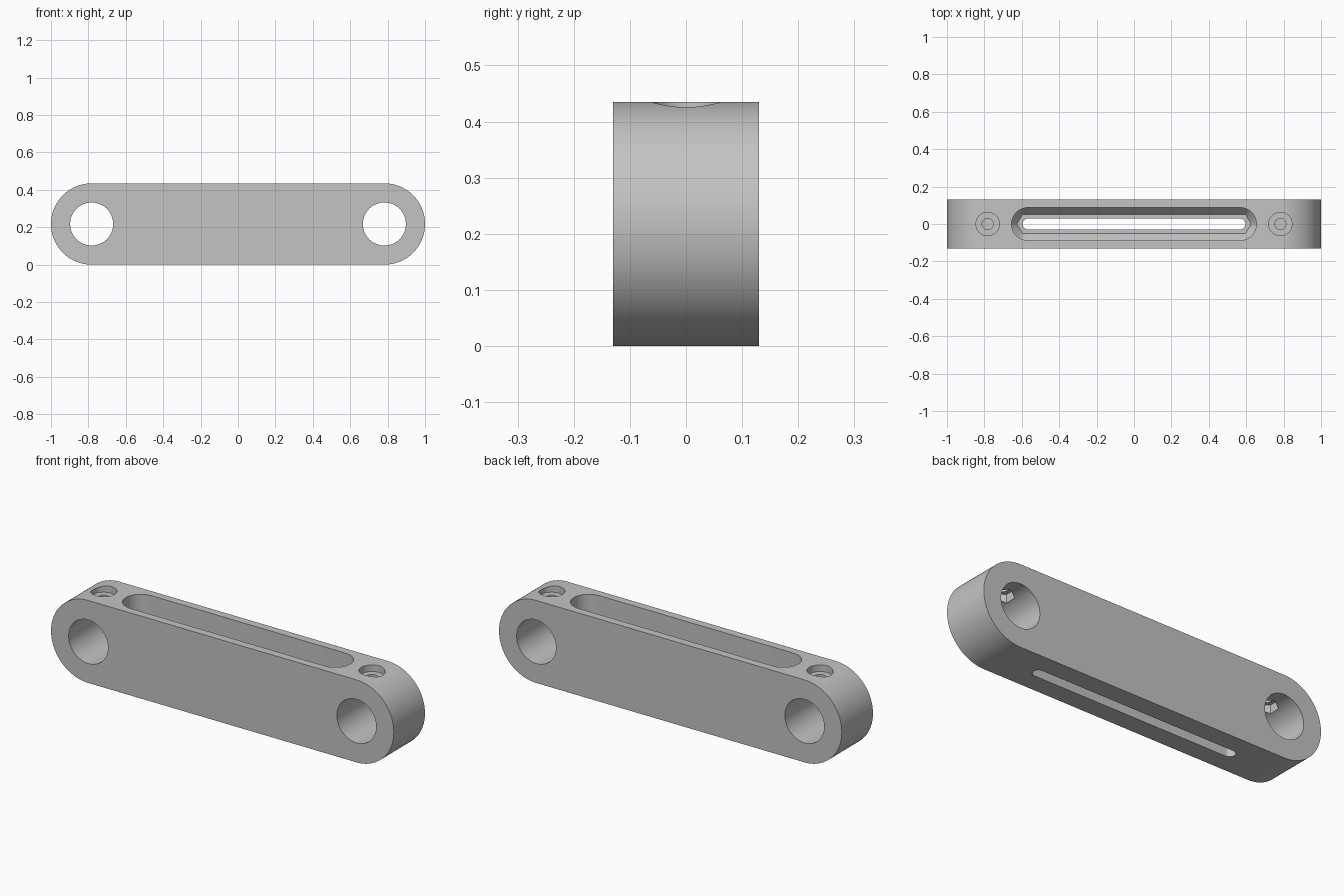
import bpy, bmesh
from math import pi, sin, cos, radians
from mathutils import Matrix

cube = bpy.data.objects.get("Cube")
if cube:
    bpy.data.objects.remove(cube)

LENGTH, DEPTH, HEIGHT = 2.0, 0.26, 0.435
RADIUS = HEIGHT / 2
BORE_X = LENGTH / 2 - RADIUS
SLOT_X = 0.567

grey = bpy.data.materials.new("plain grey")
grey.use_nodes = True
tone = (0.55, 0.55, 0.55, 1)
grey.diffuse_color = tone
grey.node_tree.nodes["Principled BSDF"].inputs["Base Color"].default_value = tone


def make_object(name, bm):
    bmesh.ops.recalc_face_normals(bm, faces=bm.faces)
    mesh = bpy.data.meshes.new(name)
    bm.to_mesh(mesh)
    bm.free()
    mesh.materials.append(grey)
    obj = bpy.data.objects.new(name, mesh)
    bpy.context.collection.objects.link(obj)
    return obj


def long_ring(half, radius, steps, hexagonal=False):
    """Outline of a long slot with round or pointed hexagonal ends."""
    points = []
    for side in (1, -1):
        for i in range(steps + 1):
            a = -pi / 2 + pi * i / steps
            r = radius / cos(a % (pi / 3) - pi / 6) if hexagonal else radius
            points.append((side * (half + r * cos(a)), side * r * sin(a)))
    return points


def loft(name, levels):
    """Join outlines stacked along z and cap both ends."""
    bm = bmesh.new()
    rings = [[bm.verts.new((x, y, z)) for x, y in ring] for ring, z in levels]
    for low, high in zip(rings, rings[1:]):
        for i in range(len(low)):
            j = (i + 1) % len(low)
            bm.faces.new((low[i], low[j], high[j], high[i]))
    bm.faces.new(rings[0])
    bm.faces.new(rings[-1])
    return make_object(name, bm)


def cylinder(name, radius, low, high, x, sides=48):
    bm = bmesh.new()
    bmesh.ops.create_cone(bm, cap_ends=True, segments=sides, radius1=radius,
                          radius2=radius, depth=high - low,
                          matrix=Matrix.Translation((x, 0, (low + high) / 2)))
    return make_object(name, bm)


# Link body: long rounded plate standing on its edge
outline = long_ring(BORE_X, RADIUS, 48)
body = loft("link_body", [(outline, -DEPTH / 2), (outline, DEPTH / 2)])
body.data.transform(Matrix.Translation((0, 0, RADIUS)) @ Matrix.Rotation(radians(90), 4, "X"))

# Top pocket: straight walls, sloped shoulder, hexagonal-ended floor
mouth = long_ring(SLOT_X, 0.0875, 24)
floor = long_ring(SLOT_X, 0.051, 24, hexagonal=True)
cutters = [loft("pocket_cutter", [(floor, 0.10), (mouth, 0.14), (mouth, 0.5)])]

# Narrow slot through the bottom
narrow = long_ring(SLOT_X, 0.029, 24)
cutters.append(loft("slot_cutter", [(narrow, -0.1), (narrow, 0.2)]))

# Cross bores, with screw hole, counterbore and nut seat above each
for side, x in (("left", BORE_X), ("right", -BORE_X)):
    bore = cylinder(side + "_bore_cutter", 0.115, -0.3, 0.3, 0, 64)
    bore.data.transform(Matrix.Translation((x, 0, RADIUS)) @ Matrix.Rotation(radians(90), 4, "X"))
    cutters += [bore,
                cylinder(side + "_counterbore_cutter", 0.0625, 0.40, 0.5, x),
                cylinder(side + "_screw_hole_cutter", 0.03, 0.25, 0.5, x, 32),
                cylinder(side + "_nut_seat_cutter", 0.058, 0.25, 0.365, x, 6)]

# Cut everything, then keep only the finished body
for cutter in cutters:
    cutter.hide_render = True
    mod = body.modifiers.new(cutter.name, "BOOLEAN")
    mod.operation = "DIFFERENCE"
    mod.solver = "EXACT"
    mod.object = cutter
graph = bpy.context.evaluated_depsgraph_get()
finished = bpy.data.meshes.new_from_object(body.evaluated_get(graph))
body.modifiers.clear()
body.data = finished
finished.name = "link_body"
for cutter in cutters:
    bpy.data.objects.remove(cutter)

bpy.ops.object.select_all(action="DESELECT")
body.select_set(True)
bpy.context.view_layer.objects.active = body
bpy.ops.object.shade_smooth_by_angle(angle=radians(30))
